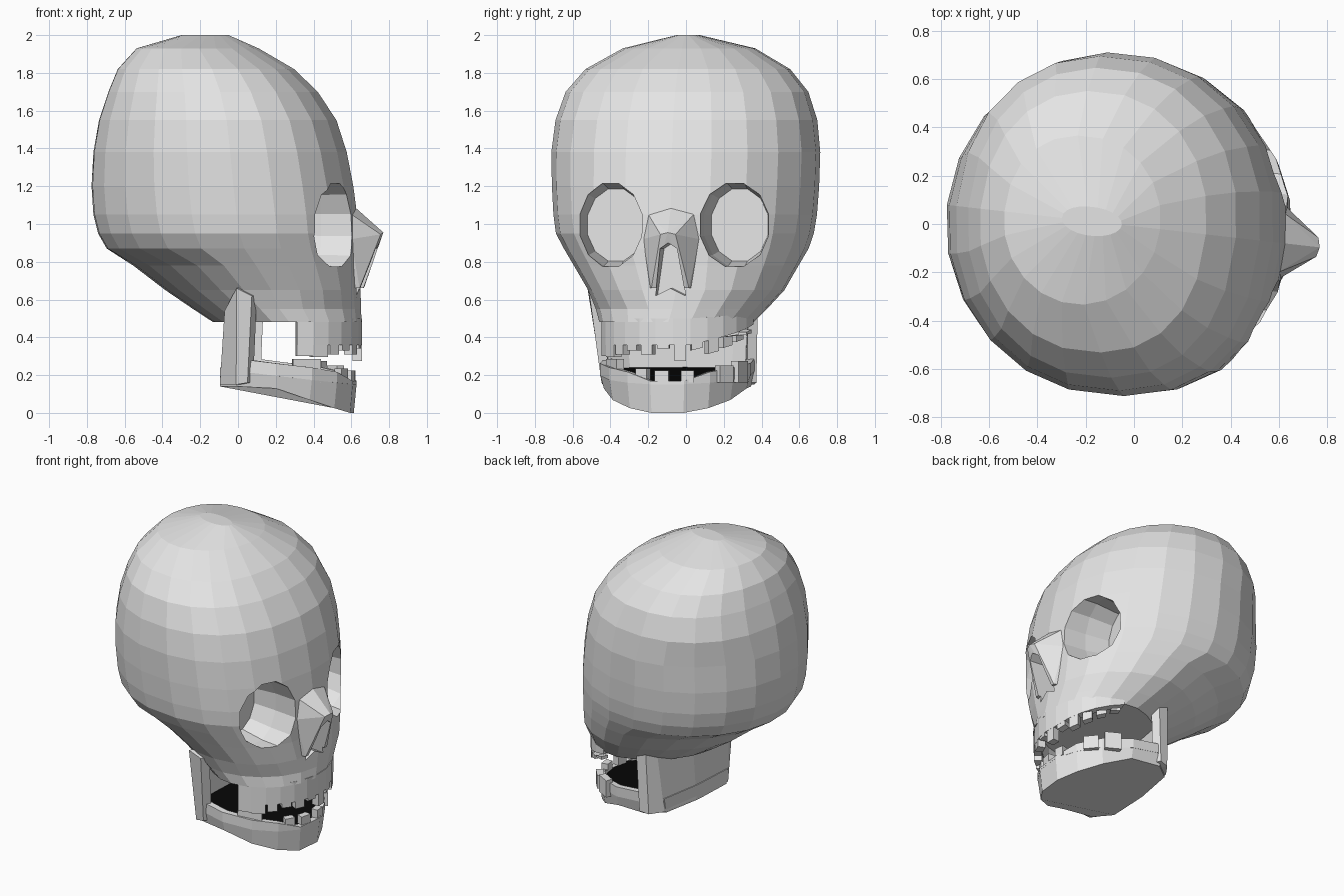
import bpy, bmesh, math
from mathutils import Matrix, Vector

if "Cube" in bpy.data.objects:
    bpy.data.objects.remove(bpy.data.objects["Cube"])


def material(name, rgb):
    m = bpy.data.materials.new(name)
    m.diffuse_color = (*rgb, 1)
    m.use_nodes = True
    m.node_tree.nodes["Principled BSDF"].inputs["Base Color"].default_value = m.diffuse_color
    return m


BONE = material("bone", (0.78, 0.78, 0.78))
BLACK = material("black", (0.002, 0.002, 0.002))


def make(name, verts, faces, mat=BONE):
    """Mesh object from points and faces; with no faces, a convex hull."""
    bm = bmesh.new()
    vs = [bm.verts.new(v) for v in verts]
    if faces is None:
        out = bmesh.ops.convex_hull(bm, input=vs)
        junk = [g for g in out["geom_interior"] if isinstance(g, bmesh.types.BMVert)]
        bmesh.ops.delete(bm, geom=junk, context='VERTS')
    else:
        for f in faces:
            bm.faces.new([vs[i] for i in f])
    bmesh.ops.recalc_face_normals(bm, faces=bm.faces)
    me = bpy.data.meshes.new(name)
    bm.to_mesh(me)
    bm.free()
    me.materials.append(mat)
    ob = bpy.data.objects.new(name, me)
    bpy.context.collection.objects.link(ob)
    return ob


def loft(name, rings, mat=BONE):
    """Closed solid through rings with equal point counts."""
    n = len(rings[0])
    verts = [p for r in rings for p in r]
    faces = [(k * n + i, k * n + (i + 1) % n, (k + 1) * n + (i + 1) % n, (k + 1) * n + i)
             for k in range(len(rings) - 1) for i in range(n)]
    last = (len(rings) - 1) * n
    faces += [tuple(range(n))[::-1], tuple(range(last, last + n))]
    return make(name, verts, faces, mat)


def strip(name, pairs, shrink, cx=0.25):
    """Wall along (bottom, top) point pairs, thickened towards the middle."""
    def inner(p):
        return (cx + (p[0] - cx) * shrink, p[1] * shrink, p[2])
    return loft(name, [[b, t, inner(t), inner(b)] for b, t in pairs])


def arc(cx, rx, ry, a0, a1, n, z0, z1, rise=0.0):
    """Bottom and top point pairs along an elliptical arc, in degrees."""
    out = []
    for i in range(n + 1):
        deg = a0 + (a1 - a0) * i / n
        a = math.radians(deg)
        x, y = cx + rx * math.cos(a), ry * math.sin(a)
        up = rise * max(0, deg - 15) / 60
        out.append(((x, y, z0 + up), (x, y, z1 + up * .3)))
    return out


def boolean(target, other, op):
    m = target.modifiers.new(op.lower(), 'BOOLEAN')
    m.operation, m.object, m.solver = op, other, 'EXACT'
    dg = bpy.context.evaluated_depsgraph_get()
    me = bpy.data.meshes.new_from_object(target.evaluated_get(dg))
    target.modifiers.clear()
    target.data = me
    bpy.data.objects.remove(other)


# Skull: rows of height, back x, front x, half width, sideways shift
ROWS = [(0.48, -.13, .66, .41, -.01), (0.55, -.24, .655, .455, .01),
        (0.65, -.39, .65, .52, .03), (0.78, -.56, .645, .595, .02),
        (0.87, -.70, .645, .645, .01), (0.95, -.745, .64, .68, 0),
        (1.05, -.77, .635, .695, 0), (1.20, -.78, .615, .705, 0),
        (1.38, -.77, .58, .71, 0), (1.55, -.74, .525, .69, 0),
        (1.70, -.69, .425, .64, 0), (1.82, -.64, .30, .54, 0),
        (1.93, -.54, .11, .35, 0), (2.00, -.30, -.05, .06, 0)]
SIDES = 22


def fullness(z, c, s):
    """Corner power of a skull row: below 1 is fuller, above 1 is tucked in."""
    if c > 0:
        return (.97 if s > 0 else .83) if .6 < z < 1.9 else 1
    if z < .8:
        return 1.25
    return .88 if s > 0 and z > 1.5 else 1


rings = []
for z, xb, xf, ry, cy in ROWS:
    ring = []
    for i in range(SIDES):
        a = 2 * math.pi * i / SIDES
        c, s = math.cos(a), math.sin(a)
        p = fullness(z, c, s)
        c, s = math.copysign(abs(c) ** p, c), math.copysign(abs(s) ** p, s)
        ring.append(((xb + xf) / 2 + (xf - xb) / 2 * c, cy + ry * s, z))
    rings.append(ring)
skull = loft("skull", rings)

# Nose bridge, then the nose opening
nose = [(0.60, 0, 1.11), (0.775, 0, .955)]
for s in (-1, 1):
    nose += [(0.765, s * .04, .945), (0.70, s * .075, .81), (0.66, s * .10, .66),
             (0.62, s * .15, .92), (0.675, s * .065, 1.02), (0.62, s * .12, 1.05),
             (0.5, s * .16, .66), (0.5, s * .14, 1.06)]
boolean(skull, make("nose_bridge", nose, None), 'UNION')
hole = [(-.08, .62), (0, .66), (.08, .62), (.045, .87), (0, .90), (-.045, .87)]
boolean(skull, loft("nose_cutter", [[(x, y, z) for y, z in hole] for x in (.55, 1)]),
        'DIFFERENCE')

# Eye sockets
for s in (-1, 1):
    cup = []
    for x, k in ((0.30, 0.88), (0.46, 1.0), (0.9, 1.04)):
        cup.append([(x, s * .33 + .178 * k * math.cos(a), .995 + .225 * k * math.sin(a))
                    for a in (2 * math.pi * (i + .5) / 12 for i in range(12))])
    boolean(skull, loft("eye_cutter", cup), 'DIFFERENCE')

# Upper jaw band and teeth, rising on the far side
RISE = .10
strip("upper_jaw", arc(.265, .395, .413, -76, 80, 12, .36, .50, RISE), .87)
UPPER = [.30, .295, .31, .33, .31, .34, .275, .33, .29, .30, .31, .34]
step = 154 / len(UPPER)
for i, z in enumerate(UPPER):
    a = -76 + i * step
    gap = 0 if i in (0, 1) else 2
    strip("upper_tooth", arc(.265, .393, .411, a + gap, a + step - gap, 1, z, .39, RISE), .88)

# Lower jaw: slab with a dark sloping mouth floor inside a raised rim
half = [(.61, .09), (.54, .22), (.42, .33), (.25, .40), (.04, .40), (-.06, .30)]
SHIFT = -.02
outline = half + [(-.08, 0)] + [(x, -y) for x, y in reversed(half)]


def rim_z(x):
    return .285 - .12 * (x - .06) - .04 * max(0, (x - .54) / .07)


def floor_z(x):
    return .24 - .12 * (x + .03)


def bottom_z(x):
    return .14 - max(0, x - .22) * .14 / .39


loft("lower_jaw", [[(x, y * .95 + SHIFT, bottom_z(x)) for x, y in outline],
                   [(x + (.015 if x > .4 else 0), y + SHIFT, floor_z(x) - .004)
                    for x, y in outline]])
floor = [(.25 + (x - .25) * .94, y * .94 + SHIFT) for x, y in outline]
loft("mouth_floor", [[(x, y, floor_z(x) + dz) for x, y in floor] for dz in (-.005, .002)], BLACK)
rim = [(x + (.015 if x > .4 else 0), y + SHIFT) for x, y in
       half[4::-1] + [(x, -y) for x, y in half[:5]]]
strip("jaw_rim", [((x, y, floor_z(x) - .01), (x, y, rim_z(x))) for x, y in rim], .90)

# Jaw back wall rising to the skull on both sides
near = [((-.06, -.32, .15), (-.03, -.36, .54)), ((.04, -.43, .15), (.05, -.51, .66)),
        ((.10, -.43, .16), (.13, -.49, .62))]
far = [((.05, .39, .16), (.07, .40, .60)), ((-.01, .37, .15), (0, .39, .60)),
       ((-.06, .28, .15), (-.03, .31, .53))]
strip("jaw_back", far + [((-.08, 0, .15), (-.05, 0, .51))] + near, .88, cx=.30)

# Lower teeth
for a0, a1, z in ((-76, -52, .285), (-30, -20, .235), (-13, -2, .225),
                  (8, 18, .225), (40, 54, .25), (60, 76, .275)):
    strip("lower_tooth", arc(.245, .38, .39, a0, a1, 1, .16, z), .88)

# Turn the whole head slightly to one side
pivot = Vector((-.08, 0, 0))
turn = Matrix.Translation(pivot) @ Matrix.Rotation(math.radians(-6.5), 4, 'Z') \
    @ Matrix.Translation(-pivot)
for ob in bpy.context.collection.objects:
    ob.data.transform(turn)
    ob.data.update()
